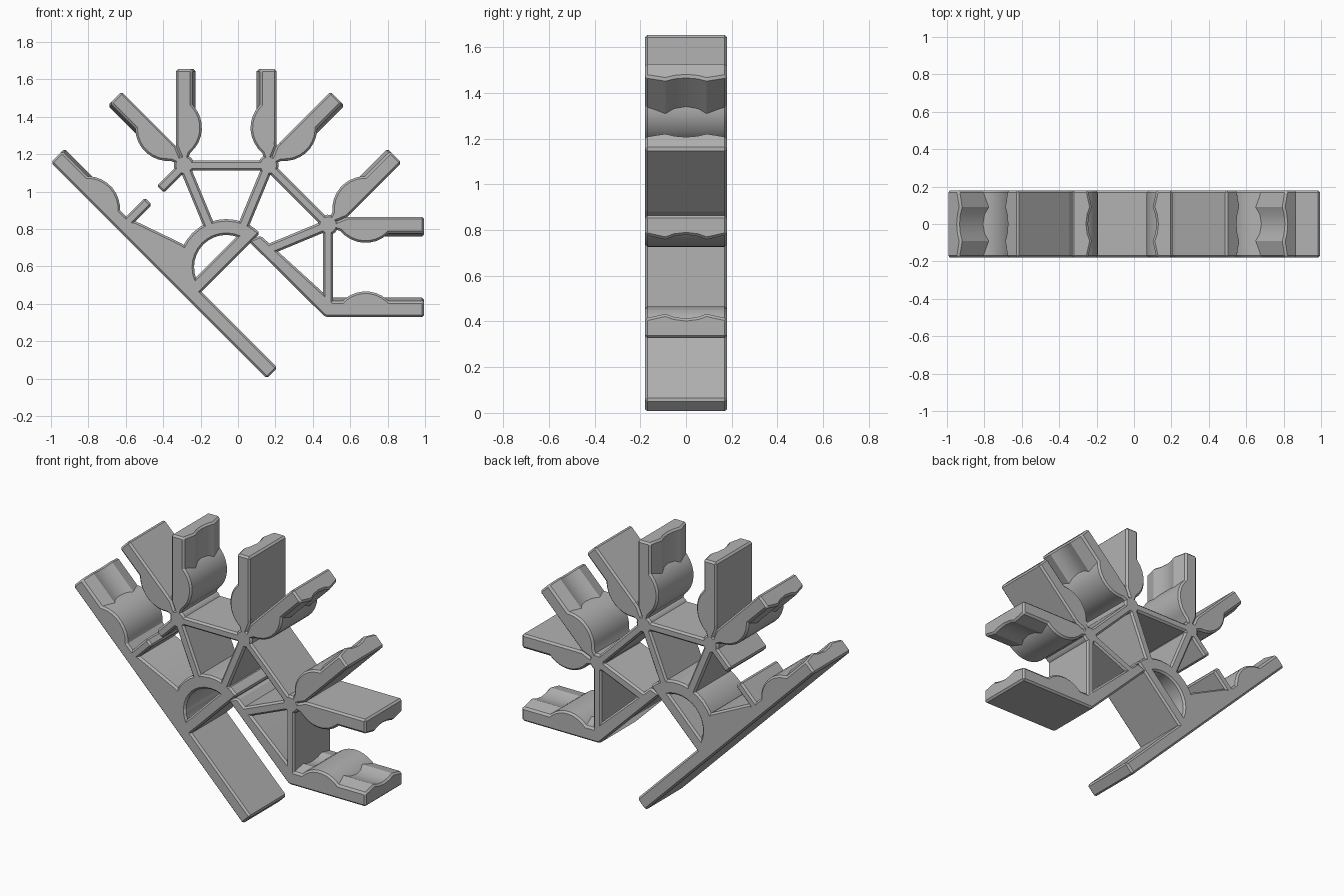
import bpy, bmesh
from math import radians, sin, cos, tan
from mathutils import Vector

if "Cube" in bpy.data.objects:
    bpy.data.objects.remove(bpy.data.objects["Cube"], do_unlink=True)

CX, CZ = -0.063, 0.596      # hub centre
HALF = 0.18                 # half depth along y
OUT = 0.268                 # offset of an arm's outer face from its slot axis
TIP = 1.058                 # distance of an arm's tip from the hub centre
RAY = tan(radians(22.5))

grey = bpy.data.materials.new("mid_grey")
grey.use_nodes = True
grey.diffuse_color = (0.45, 0.45, 0.45, 1)
grey.node_tree.nodes["Principled BSDF"].inputs["Base Color"].default_value = (0.45, 0.45, 0.45, 1)


def prism(name, ring_a, ring_b, bevel=0.011):
    """Closed solid between two matching rings, with chamfered sharp edges."""
    bm = bmesh.new()
    a = [bm.verts.new(p) for p in ring_a]
    b = [bm.verts.new(p) for p in ring_b]
    bm.faces.new(a)
    bm.faces.new(b[::-1])
    n = len(a)
    for i in range(n):
        j = (i + 1) % n
        bm.faces.new((a[j], a[i], b[i], b[j]))
    bmesh.ops.recalc_face_normals(bm, faces=bm.faces)
    sharp = [e for e in bm.edges if e.calc_face_angle(0) > radians(40)]
    bmesh.ops.bevel(bm, geom=sharp, offset=bevel, segments=1, profile=0.5,
                    affect='EDGES', clamp_overlap=True)
    bmesh.ops.recalc_face_normals(bm, faces=bm.faces)
    mesh = bpy.data.meshes.new(name)
    bm.to_mesh(mesh)
    bm.free()
    mesh.materials.append(grey)
    obj = bpy.data.objects.new(name, mesh)
    bpy.context.collection.objects.link(obj)
    bpy.ops.object.select_all(action='DESELECT')
    obj.select_set(True)
    bpy.context.view_layer.objects.active = obj
    bpy.ops.object.shade_smooth_by_angle(angle=radians(30))
    return obj


def plate(name, pts):
    """Flat outline in x and z, given full depth."""
    return prism(name, [(x, -HALF, z) for x, z in pts], [(x, HALF, z) for x, z in pts])


def slot(angle, u, v):
    """Point at u along a slot axis and v to its side."""
    c, s = cos(radians(angle)), sin(radians(angle))
    return (CX + c * u - s * v, CZ + s * u + c * v)


def bar(name, angle, u0, u1, v0, v1):
    plate(name, [slot(angle, u, v) for u, v in ((u0, v0), (u1, v0), (u1, v1), (u0, v1))])


# Clip arms: scalloped finger plus a rounded bump that narrows into a neck
SCALLOP = [(-HALF, OUT), (HALF, OUT), (HALF, 0.183), (0.09, 0.163), (0.05, 0.177),
           (0, 0.183), (-0.05, 0.177), (-0.09, 0.163), (-HALF, 0.183)]


def arm(name, angle, side, start=0.66):
    rings = []
    for u in (start, TIP):
        ring = []
        for y, v in SCALLOP:
            x, z = slot(angle, u, side * v)
            ring.append(Vector((x, y, z)))
        rings.append(ring)
    prism(name + "_finger", *rings)
    neck = []
    for i in range(12):
        t = radians(-14 - 126 * i / 11)
        neck.append((0.745 + 0.175 * cos(t), 0.305 + 0.175 * sin(t)))
    neck += [(0.575, 0.205), (0.54, 0.54 * RAY), (OUT / RAY, OUT)]
    plate(name + "_bump", [slot(angle, u, side * v) for u, v in neck])


for angle, label in ((0, "right"), (45, "upper_right"), (90, "top"), (135, "upper_left")):
    arm(label + "_arm_a", angle, 1)
    arm(label + "_arm_b", angle, -1, 0.53 if angle == 0 else 0.66)

# Rim struts between neighbouring nodes; the last one is split into two stubs
for angle in (0, 45, 90):
    bar("rim_strut", angle, 0.517, 0.57, -0.23, 0.23)
for side in (1, -1):
    bar("rim_stub", 135, 0.517, 0.57, side * 0.045, side * 0.22)

# Spokes and round nodes
for angle in (22.5, 67.5, 112.5):
    bar("spoke", angle, 0.21, 0.6, -0.029, 0.029)
    nx, nz = slot(angle, 0.59, 0)
    plate("node", [(nx + 0.055 * cos(radians(a)), nz + 0.055 * sin(radians(a)))
                   for a in range(0, 360, 24)])

# Half-ring hub
STEPS = 16
turns = [45 + 180 * i / STEPS for i in range(STEPS + 1)]
plate("hub_ring", [slot(a, 0.257, 0) for a in turns] + [slot(a, 0.172, 0) for a in turns[::-1]])

# Flat wall closing the half ring, and the long straight back bar
bar("hub_wall", 45, -0.24, 0.25, 0, 0.075)
bar("long_bar", 135, -0.575, 0.72, 0.187, OUT)

# Solid web between hub and long bar
plate("bar_web", [(-0.60, 0.85), (-0.545, 0.84), (-0.30, 0.722), (-0.24, 0.68),
                  (-0.232, 0.56), (-0.21, 0.50), (-0.21, 0.42), (-0.62, 0.83)])

# Diagonal brace to the lower right arm
plate("diagonal_brace", [(0.053, 0.738), (0.467, 0.328), (0.56, 0.33),
                         (0.51, 0.41), (0.12, 0.765)])
